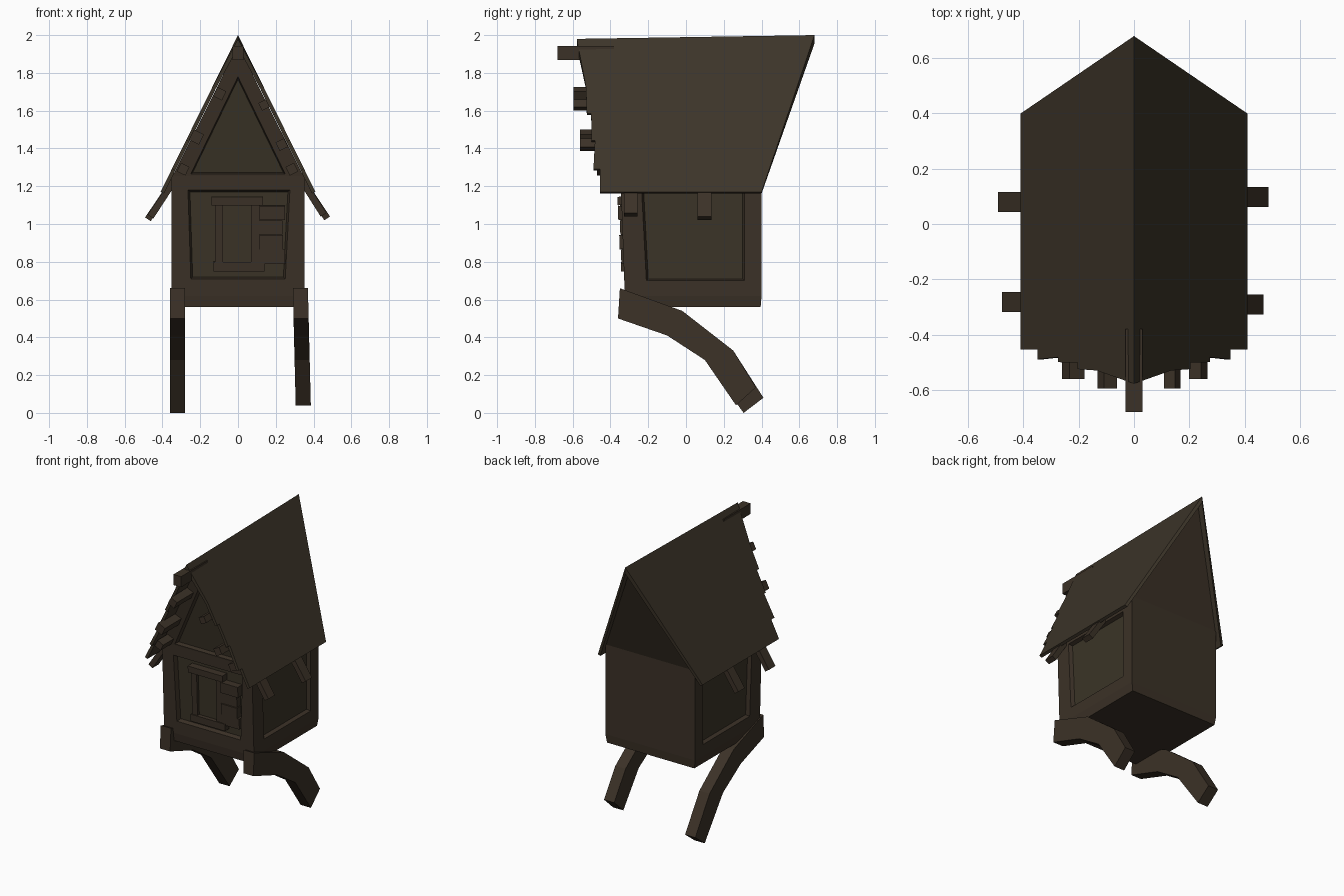
import bpy, bmesh, math
from mathutils import Vector, Matrix

if "Cube" in bpy.data.objects:
    bpy.data.objects.remove(bpy.data.objects["Cube"])


def material(name, col):
    m = bpy.data.materials.new(name)
    m.diffuse_color = (*col, 1)
    m.use_nodes = True
    m.node_tree.nodes["Principled BSDF"].inputs["Base Color"].default_value = m.diffuse_color
    return m


WOOD = material("dark timber", (0.044, 0.031, 0.020))
PANEL = material("olive brown panel", (0.043, 0.034, 0.020))
ROOF = material("roof brown", (0.046, 0.035, 0.022))


def finish(name, bm, *mats):
    bmesh.ops.remove_doubles(bm, verts=bm.verts, dist=0.0005)
    bmesh.ops.recalc_face_normals(bm, faces=bm.faces)
    me = bpy.data.meshes.new(name)
    bm.to_mesh(me)
    bm.free()
    for m in mats:
        me.materials.append(m)
    ob = bpy.data.objects.new(name, me)
    bpy.context.collection.objects.link(ob)
    return ob


def poly(bm, pts, index=0):
    f = bm.faces.new([bm.verts.new(p) for p in pts])
    f.material_index = index


def bridge(bm, a, b):
    for i in range(len(a)):
        j = (i + 1) % len(a)
        poly(bm, [a[i], a[j], b[j], b[i]])


def framed(bm, outer, inner, depth):
    """Wall with a frame around a sunken panel."""
    outer, inner = [Vector(p) for p in outer], [Vector(p) for p in inner]
    mid = sum(inner, Vector()) / len(inner)
    back = [mid + (p - mid) * 0.96 + Vector(depth) for p in inner]
    bridge(bm, outer, inner)
    bridge(bm, inner, back)
    poly(bm, back, 1)


def prism(name, a, b, mat):
    """Solid between two matching outlines."""
    bm = bmesh.new()
    poly(bm, a)
    poly(bm, b)
    bridge(bm, a, b)
    return finish(name, bm, mat)


def block(name, centre, size, mat, rot=(0, 'X')):
    bm = bmesh.new()
    m = (Matrix.Translation(centre) @ Matrix.Rotation(rot[0], 4, rot[1])
         @ Matrix.Diagonal((*size, 1)))
    bmesh.ops.create_cube(bm, size=1, matrix=m)
    return finish(name, bm, mat)


def front_y(z):
    """The front wall leans slightly forward."""
    return -0.324 - (z - 0.62) * 0.036


# House body: tapered foot, framed front and sides, plain back
def ring(hw, yf, yb, z):
    return [Vector(p) for p in ((-hw, yf, z), (hw, yf, z), (hw, yb, z), (-hw, yb, z))]


foot = ring(0.342, -0.315, 0.395, 0.56)
low = ring(0.352, front_y(0.62), 0.40, 0.62)
top = ring(0.352, front_y(1.255), 0.40, 1.255)
bm = bmesh.new()
poly(bm, foot)
poly(bm, top)
bridge(bm, foot, low)
poly(bm, [low[2], low[3], top[3], top[2]])
front_in = [(x, front_y(z), z) for x, z in
            ((-0.25, 0.71), (0.25, 0.71), (0.275, 1.18), (-0.265, 1.18))]
framed(bm, [low[0], low[1], top[1], top[0]], front_in, (0, 0.03, 0))
for s, f, b in ((1, 1, 2), (-1, 0, 3)):
    side_in = [(s * 0.352, y, z) for y, z in
               ((-0.21, 0.70), (0.31, 0.70), (0.31, 1.18), (-0.235, 1.18))]
    framed(bm, [low[f], low[b], top[b], top[f]], side_in, (-s * 0.025, 0, 0))
finish("house_body", bm, WOOD, PANEL)


# Gables: framed leaning front triangle, plain leaning back triangle
def gable_y(z):
    return front_y(1.255) - (z - 1.255) * 0.14


gf = [Vector((x, gable_y(z), z)) for x, z in ((-0.345, 1.255), (0.345, 1.255), (0, 1.945))]
gb = [Vector(p) for p in ((-0.345, 0.40, 1.255), (0.345, 0.40, 1.255), (0, 0.64, 1.945))]
bm = bmesh.new()
framed(bm, gf, [(x, gable_y(z), z) for x, z in
                ((-0.25, 1.265), (0.25, 1.265), (0, 1.78))], (0, 0.03, 0))
poly(bm, gb)
bridge(bm, gf, gb)
finish("gables", bm, WOOD, PANEL)

# Roof slopes with a stepped plank edge at the front
edge = [(0, -0.578), (0.135, -0.53), (0.205, -0.525), (0.205, -0.502), (0.275, -0.50),
        (0.275, -0.482), (0.35, -0.49), (0.35, -0.455), (0.41, -0.455)]
SLOPE = 0.83 / 0.41
for s, side in ((-1, "left"), (1, "right")):
    outline = [Vector((s * x, y, 2 - x * SLOPE)) for x, y in edge]
    outline[0].z = 1.98
    outline += [Vector((s * 0.41, 0.40, 1.17)), Vector((0, 0.68, 2.0))]
    inner = []
    for p in outline:                      # ridge stays mitred on x = 0
        off = Vector((0, 0, -0.045)) if abs(p.x) < 1e-4 else Vector((-s * 0.018, 0, -0.009))
        inner.append(p + off)
    prism("roof_slope_" + side, outline, inner, ROOF)

# Beam ends under the roof: x, z, front y, side length
block("ridge_beam", (0, -0.53, 1.905), (0.06, 0.30, 0.075), WOOD)
tilt = math.atan(SLOPE)
purlins = [(-0.22, 1.46, -0.56, 0.06), (-0.097, 1.69, -0.595, 0.053),
           (0.138, 1.63, -0.595, 0.045), (0.232, 1.42, -0.56, 0.05),
           (0.285, 1.29, -0.47, 0.05), (-0.29, 1.29, -0.47, 0.05)]
for i, (x, z, y, w) in enumerate(purlins):
    block(f"purlin_end_{i + 1}", (x, (y - 0.33) / 2, z), (w, -0.33 - y, w), WOOD,
          (tilt if x > 0 else -tilt, 'Y'))

# Rafter tails poking out below the eaves: side, y, tip x
for i, (s, y, tip) in enumerate(((-1, 0.08, 0.477), (-1, -0.282, 0.463),
                                 (1, 0.098, 0.472), (1, -0.292, 0.453))):
    a, b = Vector((s * 0.335, y, 1.235)), Vector((s * tip, y, 1.025 + (0.477 - tip)))
    d = b - a
    block(f"rafter_tail_{i + 1}", (a + b) / 2, (0.036, 0.072, d.length), WOOD,
          (math.atan2(d.x, d.z), 'Y'))

# Curved support brackets
upper = [(-0.35, 0.66), (-0.02, 0.54), (0.25, 0.33)]
lower = [(0.10, 0.28), (-0.10, 0.41), (-0.36, 0.50)]
for name, x0, x1, shear, tip in (
        ("left_bracket", -0.36, -0.28, 0.0, [(0.41, 0.08), (0.305, 0.0)]),
        ("right_bracket", 0.29, 0.37, 0.025, [(0.37, 0.135), (0.265, 0.04)])):
    prof = upper + tip + lower
    prism(name, *[[Vector((x + shear * (0.66 - z), y, z)) for y, z in prof]
                  for x in (x0, x1)], WOOD)

# Window: pane, posts, lintel, sill and plank shutter: x range, z range, front offset
lean = math.atan(0.036)
parts = [("window_pane", -0.085, 0.075, 0.79, 1.11, 0.012, PANEL),
         ("window_post_left", -0.122, -0.08, 0.79, 1.11, -0.008, WOOD),
         ("window_post_right", 0.07, 0.114, 0.79, 1.11, -0.008, WOOD),
         ("window_lintel", -0.14, 0.132, 1.10, 1.145, -0.02, WOOD),
         ("window_sill", -0.13, 0.14, 0.75, 0.80, -0.015, WOOD)]
for i, (end, out) in enumerate(((0.25, -0.012), (0.238, -0.018), (0.235, -0.012), (0.25, -0.02))):
    z = 0.79 + i * 0.077
    parts.append((f"shutter_plank_{i + 1}", 0.114, end, z, z + 0.075, out, WOOD))
for name, x0, x1, z0, z1, out, mat in parts:
    zc, depth = (z0 + z1) / 2, 0.034 - out
    block(name, ((x0 + x1) / 2, front_y(zc) + out + depth / 2, zc),
          (x1 - x0, depth, z1 - z0), mat, (lean, 'X'))
